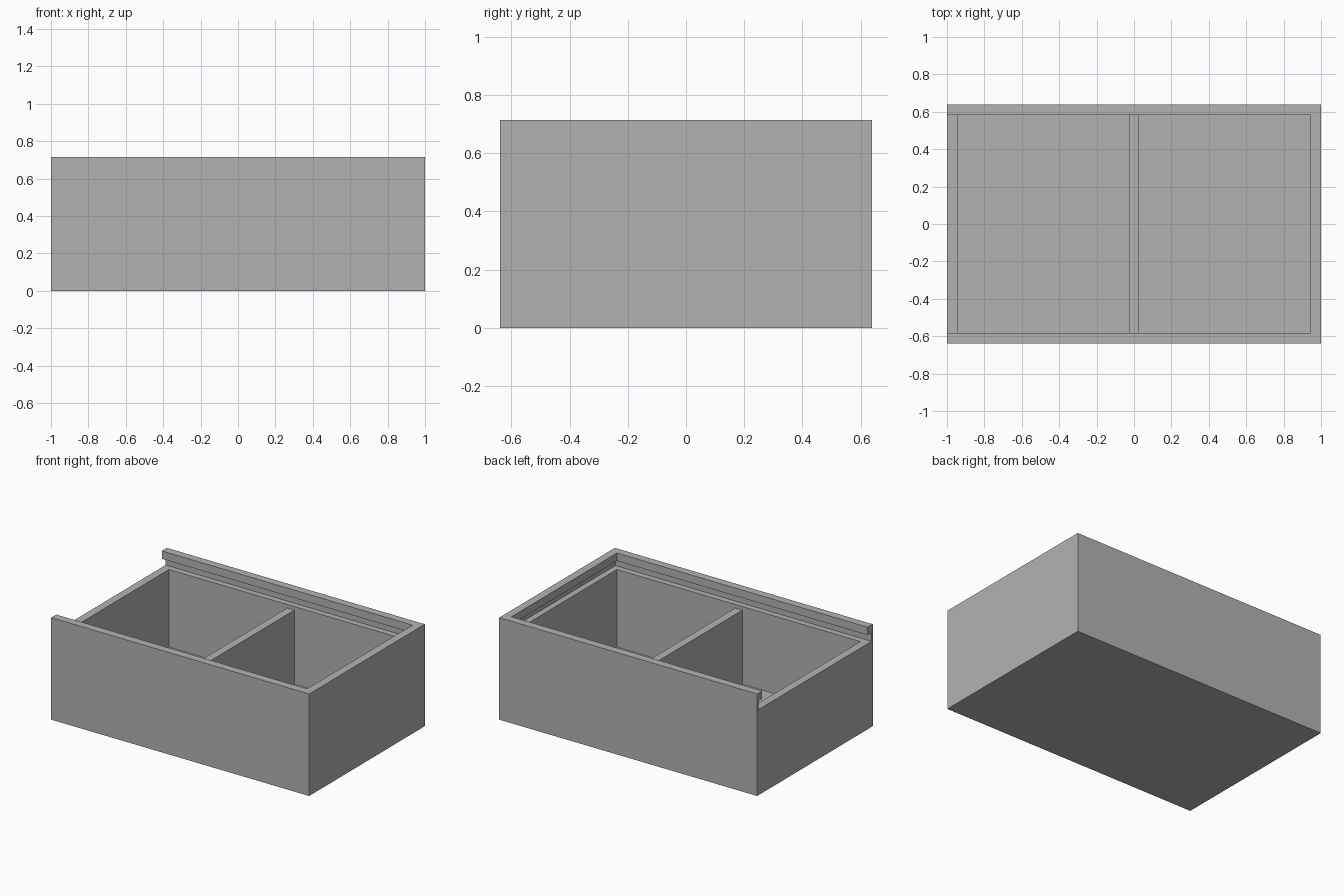
import bpy

old = bpy.data.objects.get("Cube")
if old:
    bpy.data.objects.remove(old, do_unlink=True)

# Main dimensions
HALF_X, HALF_Y, HEIGHT = 1.0, 0.64, 0.715
WALL, FLOOR = 0.056, 0.056
LEDGE_Z, LIP_Z = 0.60, 0.66          # bottom and top of the lid groove
GROOVE = 0.042                       # how far the groove cuts into the walls
DIVIDER_TOP = 0.575
IN_X, IN_Y = HALF_X - WALL, HALF_Y - WALL
PAST = 0.1                           # cutter overshoot

grey = bpy.data.materials.new("plain_grey")
grey.use_nodes = True
grey.diffuse_color = (0.45, 0.45, 0.45, 1)
grey.node_tree.nodes["Principled BSDF"].inputs["Base Color"].default_value = grey.diffuse_color


def box(name, low, high):
    """Axis-aligned box between two opposite corners."""
    bpy.ops.mesh.primitive_cube_add(size=1)
    obj = bpy.context.object
    obj.name = name
    for v in obj.data.vertices:
        v.co = [h if c > 0 else l for c, l, h in zip(v.co, low, high)]
    obj.data.materials.append(grey)
    return obj


def cut(target, name, low, high):
    """Subtract a box from the target and discard the cutter."""
    cutter = box(name, low, high)
    cutter.hide_render = True
    mod = target.modifiers.new(name, "BOOLEAN")
    mod.operation = "DIFFERENCE"
    mod.solver = "EXACT"
    mod.object = cutter
    bpy.context.view_layer.objects.active = target
    bpy.ops.object.modifier_apply(modifier=name)
    bpy.data.objects.remove(cutter, do_unlink=True)


# Outer case
case = box("box_case", (-HALF_X, -HALF_Y, 0), (HALF_X, HALF_Y, HEIGHT))

# Groove for a sliding lid, open at the -x end
cut(case, "lid_groove",
    (-HALF_X - PAST, -IN_Y - GROOVE, LEDGE_Z),
    (IN_X + GROOVE, IN_Y + GROOVE, LIP_Z))

# Storage cavity below the groove
mid_z = (LEDGE_Z + LIP_Z) / 2
cut(case, "cavity", (-IN_X, -IN_Y, FLOOR), (IN_X, IN_Y, mid_z))

# Opening between the rails
cut(case, "rail_opening",
    (-HALF_X - PAST, -IN_Y, mid_z), (IN_X, IN_Y, HEIGHT + PAST))

# Central divider, set slightly into the walls and floor
embed = 0.005
box("divider", (-WALL / 2, -IN_Y - embed, FLOOR - embed),
    (WALL / 2, IN_Y + embed, DIVIDER_TOP))
